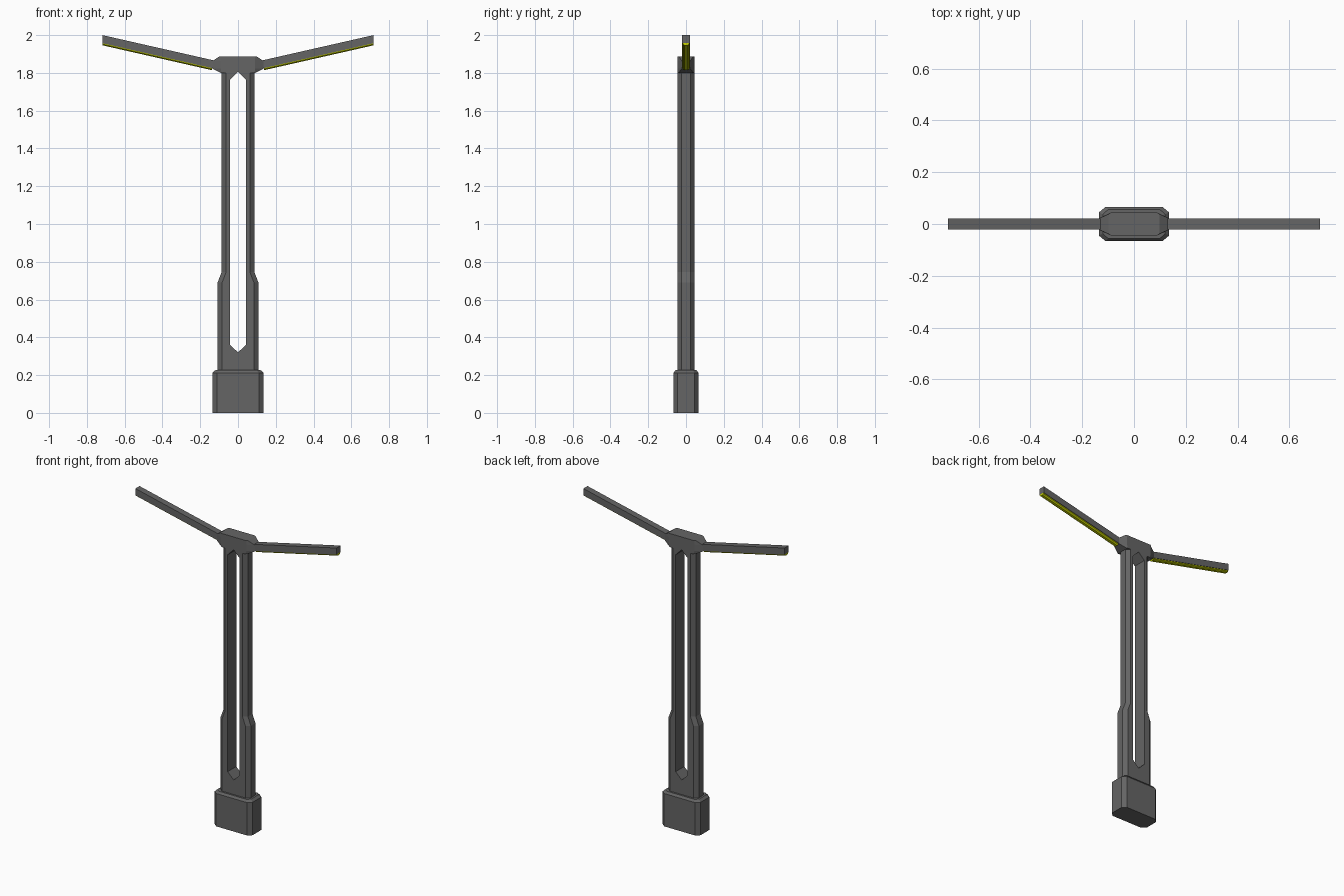
import bpy
import bmesh

cube = bpy.data.objects.get("Cube")
if cube:
    bpy.data.objects.remove(cube, do_unlink=True)


def material(name, colour):
    m = bpy.data.materials.new(name)
    m.use_nodes = True
    m.diffuse_color = colour
    m.node_tree.nodes["Principled BSDF"].inputs["Base Color"].default_value = colour
    return m


GREY = material("dark grey metal", (0.13, 0.13, 0.13, 1))
LIME = material("lime light", (0.62, 0.70, 0.0, 1))


def loft(name, rings, mat):
    """Closed solid through rings of equal point count."""
    bm = bmesh.new()
    loops = [[bm.verts.new(p) for p in ring] for ring in rings]
    n = len(loops[0])
    for a, b in zip(loops, loops[1:]):
        for i in range(n):
            j = (i + 1) % n
            bm.faces.new((a[i], a[j], b[j], b[i]))
    bm.faces.new(loops[0])
    bm.faces.new(loops[-1])
    bmesh.ops.recalc_face_normals(bm, faces=bm.faces)
    mesh = bpy.data.meshes.new(name)
    bm.to_mesh(mesh)
    bm.free()
    mesh.materials.append(mat)
    ob = bpy.data.objects.new(name, mesh)
    bpy.context.collection.objects.link(ob)
    return ob


def octagon(x, y, cx, cy, z):
    """Rectangle with cut corners at height z."""
    return [(x, cy, z), (cx, y, z), (-cx, y, z), (-x, cy, z),
            (-x, -cy, z), (-cx, -y, z), (cx, -y, z), (x, -cy, z)]


# Foot with a bevelled top
loft("base", [octagon(0.135, 0.066, 0.11, 0.045, 0),
              octagon(0.135, 0.066, 0.11, 0.045, 0.212),
              octagon(0.12, 0.056, 0.10, 0.037, 0.226)], GREY)

# Post, wider below
post = loft("post", [octagon(w, 0.044, w - 0.024, 0.023, z) for w, z in
                     ((0.108, 0.2), (0.108, 0.69), (0.087, 0.745), (0.087, 1.815))], GREY)

# Head with narrowed ends
loft("head", [
    octagon(0.09, 0.044, 0.088, 0.04, 1.80),
    octagon(0.135, 0.044, 0.09, 0.022, 1.822),
    octagon(0.135, 0.044, 0.09, 0.022, 1.863),
    octagon(0.098, 0.044, 0.09, 0.038, 1.888)], GREY)

# Pointed slot through the post
outline = [(0, 0.32), (0.043, 0.362), (0.043, 1.762), (0, 1.805),
           (-0.043, 1.762), (-0.043, 0.362)]
cutter = loft("slot_cutter", [[(x, y, z) for x, z in outline] for y in (-0.2, 0.2)], GREY)
cutter.hide_render = True
for ob in (post, bpy.data.objects["head"]):
    mod = ob.modifiers.new("slot", 'BOOLEAN')
    mod.operation = 'DIFFERENCE'
    mod.solver = 'EXACT'
    mod.object = cutter
    bpy.context.view_layer.objects.active = ob
    bpy.ops.object.modifier_apply(modifier=mod.name)
bpy.data.objects.remove(cutter, do_unlink=True)

# Raised arms, each with a faceted light tube underneath
ARM = [(-0.021, 0), (0.021, 0), (0.021, -0.043), (-0.021, -0.043)]
TUBE = [(-0.018, -0.041), (0.018, -0.041), (0.016, -0.048),
        (0.008, -0.054), (-0.008, -0.054), (-0.016, -0.048)]
for side, s in (("left", 1), ("right", -1)):
    for part, section, mat, start in (("arm", ARM, GREY, 0.12), ("light", TUBE, LIME, 0.137)):
        rings = [[(s * x, y, 2.0 - 0.227 * (0.718 - x) + z) for y, z in section]
                 for x in (start, 0.718)]
        loft(side + "_" + part, rings, mat)
